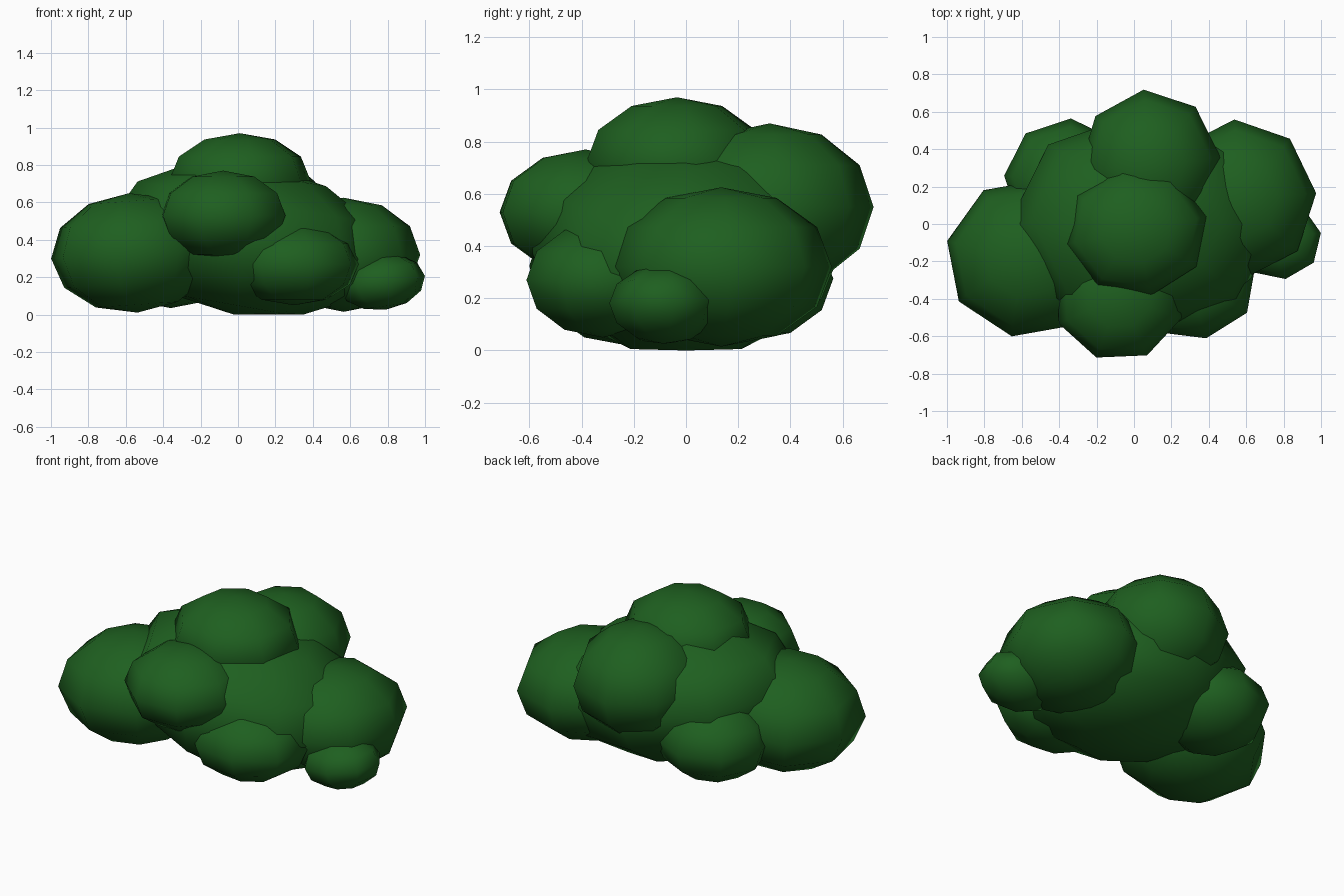
import bpy
import bmesh
from math import radians
from mathutils import Matrix, Euler

cube = bpy.data.objects.get("Cube")
if cube:
    bpy.data.objects.remove(cube)

# Single leaf colour
leaf = bpy.data.materials.new("leaf_green")
leaf.use_nodes = True
GREEN = (0.013, 0.115, 0.014, 1)
leaf.diffuse_color = GREEN
bsdf = leaf.node_tree.nodes["Principled BSDF"]
bsdf.inputs["Base Color"].default_value = GREEN
bsdf.inputs["Roughness"].default_value = 0.8


def lump(name, centre, radii, turn=0, tilt_y=0):
    """Low-poly leaf clump: an eight-sided sphere, turned, stretched and tilted."""
    bm = bmesh.new()
    bmesh.ops.create_uvsphere(bm, u_segments=8, v_segments=6, radius=1)
    shape = (Euler((0, radians(tilt_y), 0)).to_matrix().to_4x4()
             @ Matrix.Diagonal((*radii, 1))
             @ Matrix.Rotation(radians(turn), 4, "Z"))
    bm.transform(shape)
    for v in bm.verts:  # keep the underside on the ground
        v.co.z = max(v.co.z, -centre[2])
    for f in bm.faces:
        f.smooth = True
    mesh = bpy.data.meshes.new(name)
    bm.to_mesh(mesh)
    bm.free()
    mesh.materials.append(leaf)
    obj = bpy.data.objects.new(name, mesh)
    obj.location = centre
    bpy.context.collection.objects.link(obj)


# Central mass and crown
lump("core_clump", (0.05, 0, 0.4), (0.73, 0.6, 0.41), 0, 10)
lump("crown_clump", (0.01, -0.035, 0.72), (0.385, 0.355, 0.25), 12)

# Large side clumps
lump("right_clump", (-0.56, -0.18, 0.33), (0.45, 0.43, 0.32), 33, -4)
lump("left_clump", (0.565, 0.135, 0.32), (0.41, 0.425, 0.305), 4)

# Front and back clumps
lump("upper_front_clump", (-0.08, -0.385, 0.53), (0.355, 0.35, 0.24), 25)
lump("lower_front_clump", (0.3, -0.32, 0.27), (0.355, 0.3, 0.22), 14)
lump("upper_back_clump", (0.085, 0.32, 0.55), (0.38, 0.4, 0.32), 5)
lump("lower_back_clump", (-0.36, 0.235, 0.275), (0.335, 0.33, 0.24), -4)

# Small outer clump
lump("small_left_clump", (0.77, -0.085, 0.175), (0.235, 0.212, 0.15), 10, -8)
